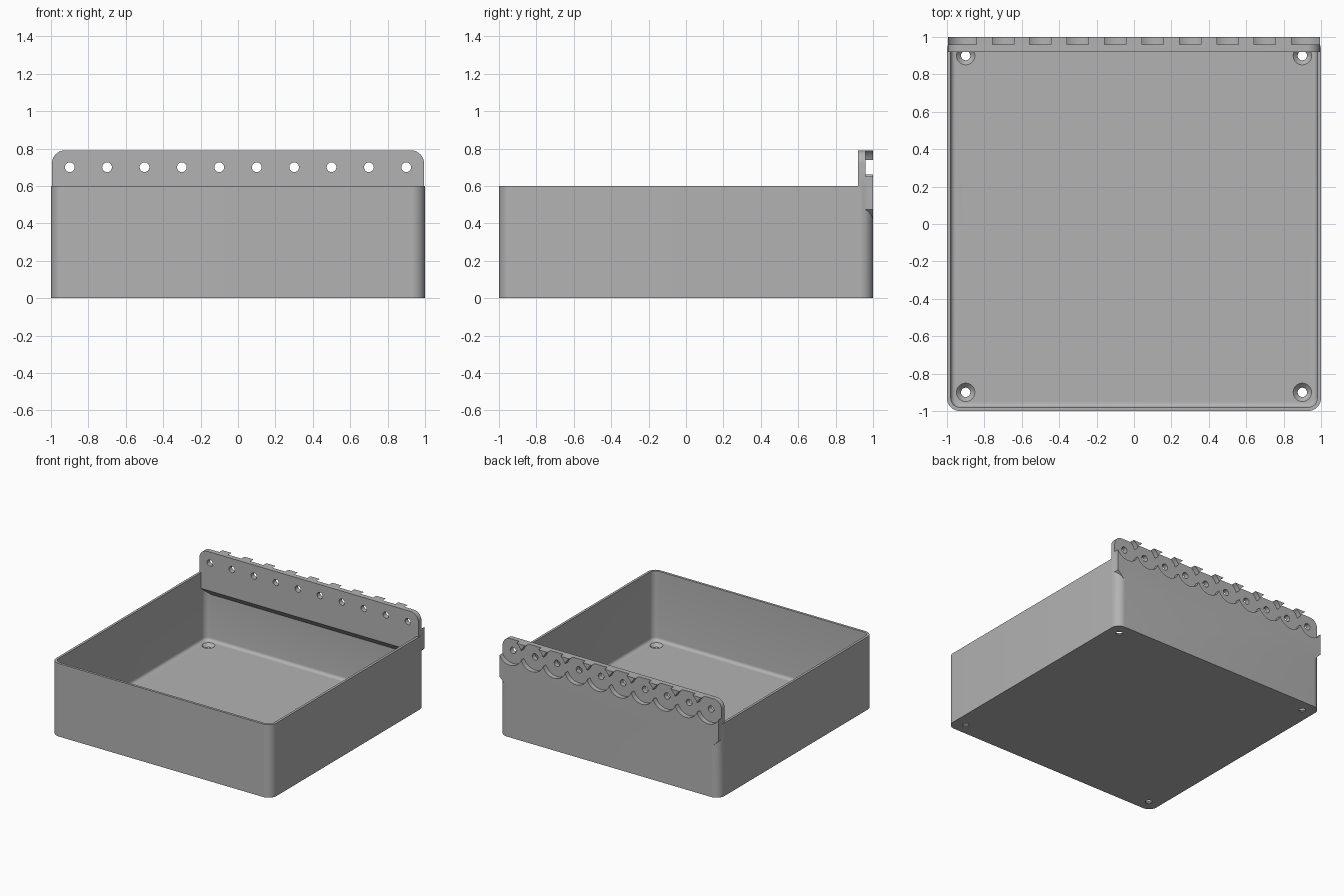
import bpy, bmesh, math
from mathutils import Vector

if "Cube" in bpy.data.objects:
    bpy.data.objects.remove(bpy.data.objects["Cube"])

grey = bpy.data.materials.new("plain_grey")
grey.use_nodes = True
grey.diffuse_color = (0.45, 0.45, 0.45, 1)
grey.node_tree.nodes["Principled BSDF"].inputs["Base Color"].default_value = grey.diffuse_color

HOLES = [-0.9 + 0.2 * i for i in range(10)]
HOLE_Z = 0.7
WALL = 0.02


def arc(cx, cy, r, start, end, n=10):
    """Points on an arc, angles in degrees."""
    angles = [math.radians(start + (end - start) * i / n) for i in range(n + 1)]
    return [(cx + r * math.cos(a), cy + r * math.sin(a)) for a in angles]


def rounded_square(half, r):
    c = half - r
    return (arc(c, c, r, 0, 90) + arc(-c, c, r, 90, 180)
            + arc(-c, -c, r, 180, 270) + arc(c, -c, r, 270, 360))


def prism(name, profile, axis, low, high, end_scale=1.0, fillet=0):
    """Extrude a closed profile along an axis; optionally fillet the low rim."""
    place = {"x": lambda u, v, t: (t, u, v),
             "y": lambda u, v, t: (u, t, v),
             "z": lambda u, v, t: (u, v, t)}[axis]
    bm = bmesh.new()
    cap = bm.faces.new([bm.verts.new(place(u, v, low)) for u, v in profile])
    rim = list(cap.edges)
    top = bmesh.ops.extrude_face_region(bm, geom=[cap], use_keep_orig=True)["geom"]
    shift = Vector(place(0, 0, high - low))
    bmesh.ops.translate(bm, vec=shift, verts=[g for g in top if isinstance(g, bmesh.types.BMVert)])
    bmesh.ops.recalc_face_normals(bm, faces=bm.faces)
    if fillet:
        bmesh.ops.bevel(bm, geom=rim, offset=fillet, segments=5, profile=0.5, affect="EDGES")
    mesh = bpy.data.meshes.new(name)
    bm.to_mesh(mesh)
    bm.free()
    obj = bpy.data.objects.new(name, mesh)
    mesh.materials.append(grey)
    bpy.context.collection.objects.link(obj)
    return obj


def combine(obj, other, operation):
    """Apply a boolean and discard the helper."""
    mod = obj.modifiers.new("boolean", "BOOLEAN")
    mod.operation, mod.solver, mod.object = operation, "EXACT", other
    bpy.context.view_layer.objects.active = obj
    bpy.ops.object.modifier_apply(modifier=mod.name)
    bpy.data.objects.remove(other)


# Open tray with rounded corners and a filleted floor
tray = prism("hinged_tray", rounded_square(1, 0.07), "z", 0, 0.6)
combine(tray, prism("tray_cavity", rounded_square(1 - WALL, 0.05), "z", 0.03, 0.8, fillet=0.025), "DIFFERENCE")

# Hinge flange: rounded top corners, sloping lower corners
outline = (arc(0.925, 0.72, 0.07, 0, 90) + arc(-0.925, 0.72, 0.07, 90, 180)
           + [(-0.995, 0.475), (-0.93, 0.41), (0.93, 0.41), (0.995, 0.475)])
flange = prism("hinge_flange", outline, "y", 0.92, 1)
slope = [(0.9, 0.49), (0.98, 0.41), (0.98, 0.3), (0.9, 0.3)]
combine(flange, prism("underside_cut", slope, "x", -1.1, 1.1), "DIFFERENCE")
combine(tray, flange, "UNION")

# Round knuckle pockets and pin holes along the flange
for x in HOLES:
    combine(tray, prism("pocket_cut", arc(x, HOLE_Z, 0.107, 0, 360, 48)[:-1], "y", 0.96, 1.1), "DIFFERENCE")
    combine(tray, prism("pin_cut", arc(x, HOLE_Z, 0.026, 0, 360, 24)[:-1], "y", 0.85, 1.1), "DIFFERENCE")

# Countersunk screw holes in the floor
for x in (-0.9, 0.9):
    for y in (-0.9, 0.9):
        combine(tray, prism("screw_cut", arc(x, y, 0.025, 0, 360, 24)[:-1], "z", -0.1, 0.1), "DIFFERENCE")
        bpy.ops.mesh.primitive_cone_add(vertices=32, radius1=0.025, radius2=0.054,
                                        depth=0.03, location=(x, y, 0.02))
        combine(tray, bpy.context.object, "DIFFERENCE")

# Single colour and smooth curves with sharp edges
tray.data.materials.clear()
tray.data.materials.append(grey)
for face in tray.data.polygons:
    face.material_index = 0
bpy.ops.object.select_all(action="DESELECT")
tray.select_set(True)
bpy.context.view_layer.objects.active = tray
bpy.ops.object.shade_smooth_by_angle(angle=math.radians(30))
